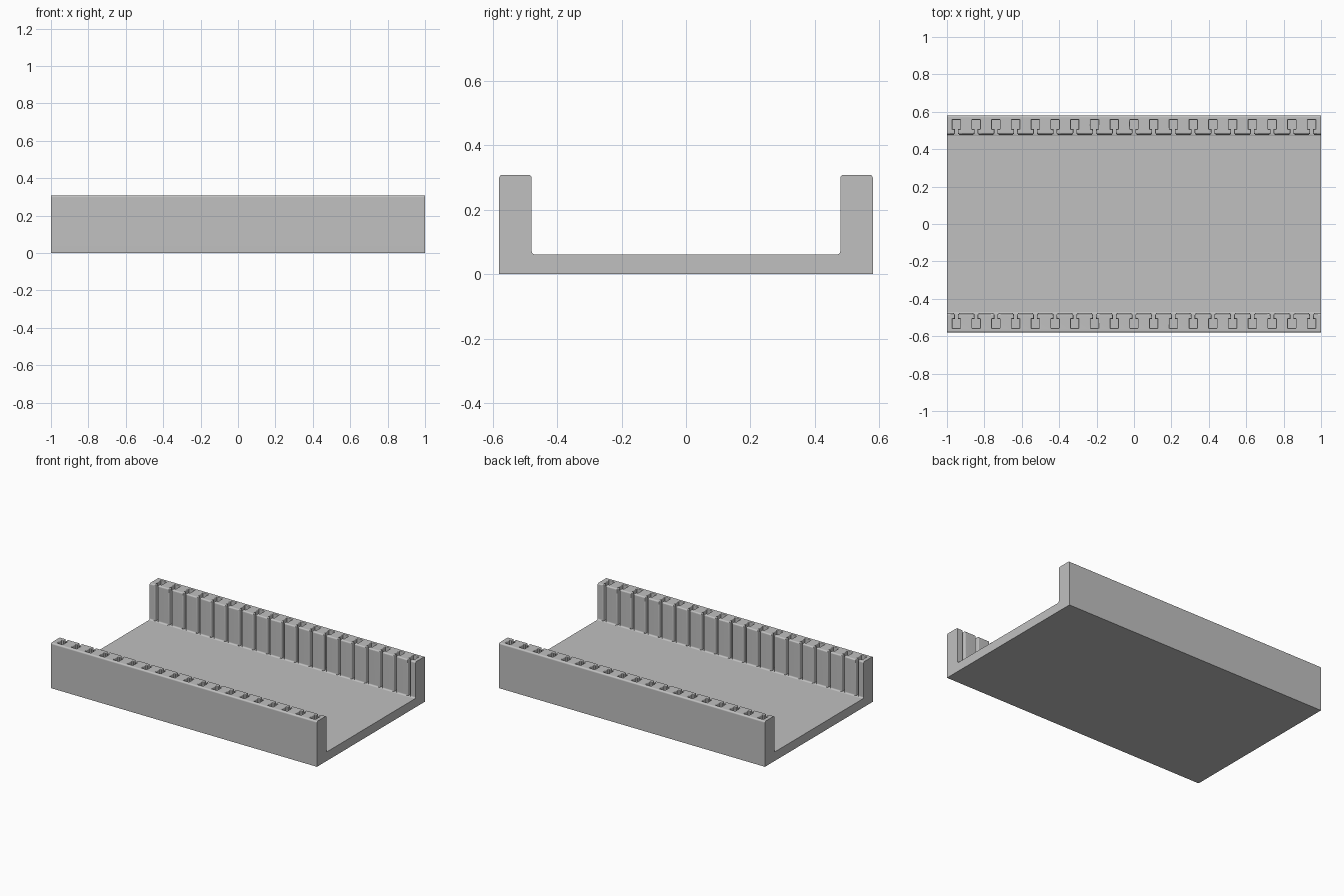
import bpy, bmesh
from math import sin, cos, pi

cube = bpy.data.objects.get("Cube")
if cube:
    bpy.data.objects.remove(cube, do_unlink=True)

HALF_LENGTH, OUTER, INNER = 1.0, 0.58, 0.479
TOP, FLOOR, R = 0.308, 0.061, 0.01
SLOTS, PITCH = 19, 0.1055
STEPS = 4

grey = bpy.data.materials.new("plain grey")
grey.use_nodes = True
grey.diffuse_color = (0.53, 0.53, 0.53, 1)
grey.node_tree.nodes["Principled BSDF"].inputs["Base Color"].default_value = (0.53, 0.53, 0.53, 1)


def make_object(name, bm):
    bmesh.ops.recalc_face_normals(bm, faces=bm.faces)
    mesh = bpy.data.meshes.new(name)
    bm.to_mesh(mesh)
    bm.free()
    mesh.materials.append(grey)
    obj = bpy.data.objects.new(name, mesh)
    bpy.context.collection.objects.link(obj)
    return obj


def loft(bm, rings):
    """Join equal-length closed rings and cap both ends."""
    loops = [[bm.verts.new(p) for p in ring] for ring in rings]
    for a, b in zip(loops, loops[1:]):
        for i in range(len(a)):
            j = (i + 1) % len(a)
            bm.faces.new((a[i], a[j], b[j], b[i]))
    bm.faces.new(loops[0])
    bm.faces.new(loops[-1])


def arc(y, z, r, start, end):
    angles = [start + (end - start) * i / STEPS for i in range(STEPS + 1)]
    return [(y + r * cos(a), z + r * sin(a)) for a in angles]


# Channel tray: rounded wall tops and a fillet where wall meets floor
half = [(OUTER, 0)]
half += arc(OUTER - R, TOP - R, R, 0, pi / 2)
half += arc(INNER + R, TOP - R, R, pi / 2, pi)
half += arc(INNER - R, FLOOR + R, R, 0, -pi / 2)
profile = half + [(-y, z) for y, z in reversed(half)]
bm = bmesh.new()
loft(bm, [[(x, y, z) for y, z in profile] for x in (-HALF_LENGTH, HALF_LENGTH)])
tray = make_object("channel_tray", bm)


# Keyhole slots: a square socket opening inward through a flared neck
def slot_plan(grow):
    neck, socket, back, front, r = 0.008 + grow, 0.021 + grow, 0.557 + grow, 0.507 - grow, 0.008
    side = [(neck + r, INNER - 0.015)]
    side += [(neck + r - r * sin(a), INNER + r - r * cos(a))
             for a in (0, pi / 6, pi / 3, pi / 2)]
    side += [(neck, front), (socket, front), (socket, back)]
    return side + [(-x, y) for x, y in reversed(side)]


EDGE = 0.006
levels = [(FLOOR + 0.001, 0)]
levels += [(TOP - EDGE + EDGE * sin(a), EDGE * (1 - cos(a)))
           for a in (0, pi / 6, pi / 3, pi / 2)]
levels.append((TOP + 0.02, EDGE))
bm = bmesh.new()
for i in range(SLOTS):
    cx = (i - (SLOTS - 1) / 2) * PITCH
    for side in (-1, 1):
        loft(bm, [[(cx + x, side * y, z) for x, y in slot_plan(g)] for z, g in levels])
cutter = make_object("slot_cutter", bm)
cutter.hide_render = True

# Cut the slots, then discard the cutter
cut = tray.modifiers.new("slots", 'BOOLEAN')
cut.operation = 'DIFFERENCE'
cut.solver = 'EXACT'
cut.object = cutter
bpy.ops.object.select_all(action='DESELECT')
tray.select_set(True)
bpy.context.view_layer.objects.active = tray
bpy.ops.object.modifier_apply(modifier=cut.name)
bpy.data.objects.remove(cutter, do_unlink=True)

# Smooth rounded edges while keeping the large faces flat
bpy.ops.object.shade_smooth_by_angle(angle=pi / 5)
weighted = tray.modifiers.new("flat_faces", 'WEIGHTED_NORMAL')
weighted.keep_sharp = True
